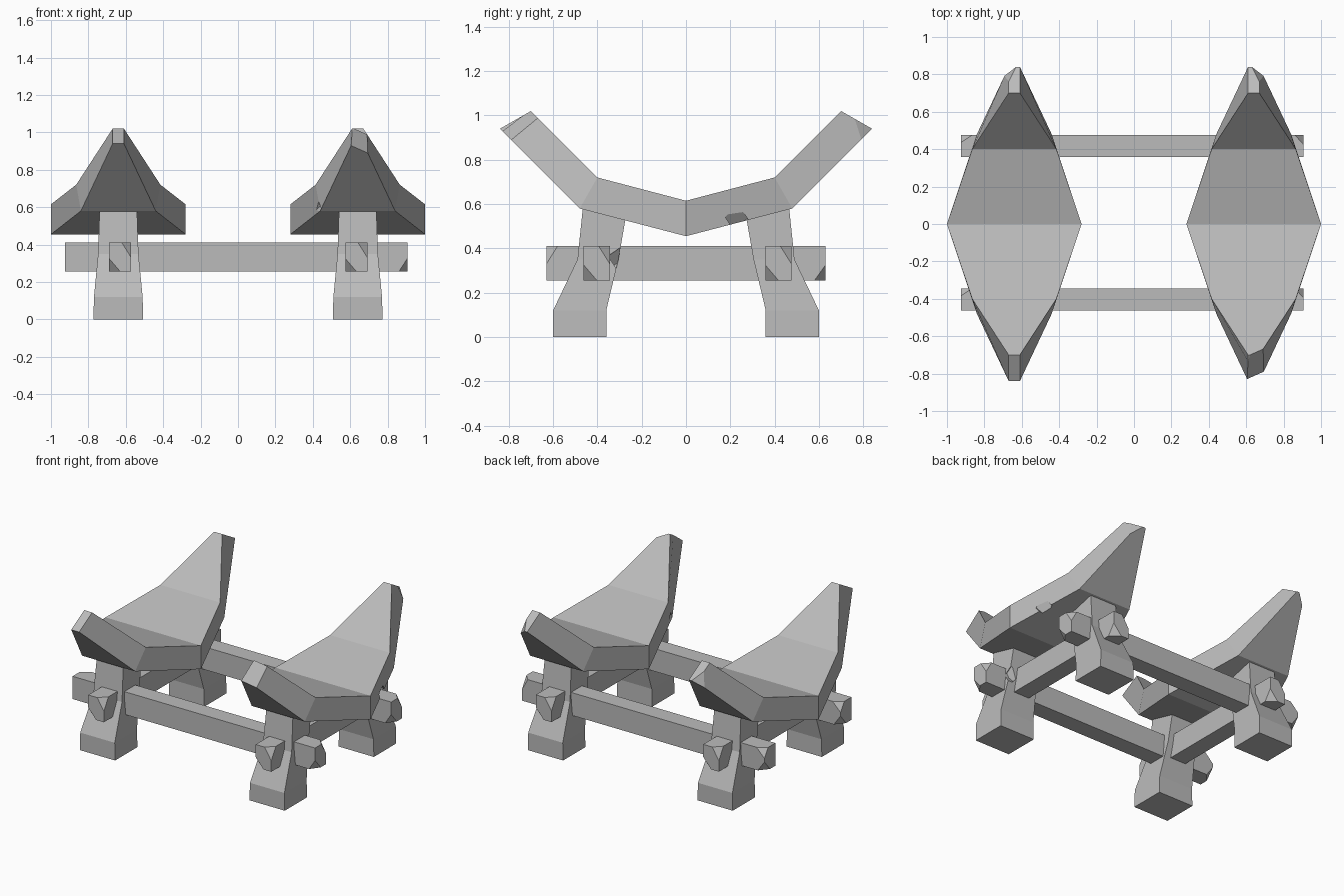
import bpy, bmesh
from mathutils import Vector, Euler, Matrix

if "Cube" in bpy.data.objects:
    bpy.data.objects.remove(bpy.data.objects["Cube"], do_unlink=True)

stone = bpy.data.materials.new("plain_grey")
stone.use_nodes = True
GREY = (0.5, 0.5, 0.5, 1)
stone.diffuse_color = GREY
stone.node_tree.nodes["Principled BSDF"].inputs["Base Color"].default_value = GREY


def loft(name, rings, chips=()):
    """Closed flat-shaded solid through four-point rings, with corners sliced off."""
    bm = bmesh.new()
    loops = [[bm.verts.new(p) for p in ring] for ring in rings]
    for a, b in zip(loops, loops[1:]):
        for i in range(4):
            j = (i + 1) % 4
            bm.faces.new((a[i], a[j], b[j], b[i]))
    bm.faces.new(loops[0])
    bm.faces.new(loops[-1])
    bmesh.ops.recalc_face_normals(bm, faces=bm.faces)
    for corner, cut in chips:
        normal = Vector([1 / c for c in cut])
        point = Vector(corner) - Vector((cut[0], 0, 0))
        bmesh.ops.bisect_plane(bm, geom=bm.verts[:] + bm.edges[:] + bm.faces[:],
                               plane_co=point, plane_no=normal, clear_outer=True)
        bmesh.ops.holes_fill(bm, edges=[e for e in bm.edges if e.is_boundary])
    bmesh.ops.recalc_face_normals(bm, faces=bm.faces)
    mesh = bpy.data.meshes.new(name)
    bm.to_mesh(mesh)
    bm.free()
    mesh.materials.append(stone)
    obj = bpy.data.objects.new(name, mesh)
    bpy.context.collection.objects.link(obj)
    return obj


def dent(obj, place, size):
    """Knock a small angular notch out of an object."""
    bm = bmesh.new()
    turn = Matrix.LocRotScale(Vector(place), Euler((0.7, 0.5, 0.4)), None)
    bmesh.ops.create_cube(bm, size=size, matrix=turn)
    mesh = bpy.data.meshes.new("notch_cutter")
    bm.to_mesh(mesh)
    bm.free()
    mesh.materials.append(stone)
    cutter = bpy.data.objects.new("notch_cutter", mesh)
    cutter.hide_render = True
    bpy.context.collection.objects.link(cutter)
    mod = obj.modifiers.new("notch", 'BOOLEAN')
    mod.operation = 'DIFFERENCE'
    mod.object = cutter
    bpy.context.view_layer.objects.active = obj
    bpy.ops.object.modifier_apply(modifier=mod.name)
    bpy.data.objects.remove(cutter, do_unlink=True)


CX = 0.64   # distance of each cradle from the middle

# Curved cradles: (top y, top z, top half width, bottom y, bottom z, bottom half width)
half = [(0.7, 1.02, 0.03, 0.84, 0.94, 0.03),
        (0.4, 0.72, 0.225, 0.48, 0.58, 0.2)]
middle = (0, 0.615, 0.36, 0, 0.455, 0.36)
stations = ([(-a, b, c, -d, e, f) for a, b, c, d, e, f in half] + [middle] + half[::-1])
cradles = {}
for side, s in (("left", 1), ("right", -1)):
    x = s * CX
    rings = [[(x - tw, ty, tz), (x + tw, ty, tz), (x + bw, by, bz), (x - bw, by, bz)]
             for ty, tz, tw, by, bz, bw in stations]
    chips = [((x + s * 0.03, 0.84, 0.94), (s * 0.04, 0.05, 0.08))]
    if s > 0:
        chips.append(((x + 0.03, -0.7, 1.02), (0.05, -0.05, 0.04)))
    cradles[side] = loft(side + "_cradle", rings, chips)
dent(cradles["left"], (0.945, 0.24, 0.52), 0.08)
dent(cradles["left"], (0.415, -0.46, 0.6), 0.05)

# Legs leaning inwards: (z, outer y, inner y, half width)
leg_levels = [(0, 0.6, 0.36, 0.133), (0.12, 0.6, 0.36, 0.13),
              (0.35, 0.49, 0.305, 0.108), (0.58, 0.466, 0.265, 0.1)]
legs = {}
for side, s in (("left", 1), ("right", -1)):
    for end, e in (("front", -1), ("back", 1)):
        x = s * CX
        rings = [[(x - w, e * o, z), (x + w, e * o, z), (x + w, e * i, z), (x - w, e * i, z)]
                 for z, o, i, w in leg_levels]
        legs[side, end] = loft(f"{side}_{end}_leg", rings)
dent(legs["left", "front"], (0.745, -0.3, 0.35), 0.07)

# Beams with two opposite corners chipped at each end
Z0, Z1 = 0.255, 0.41
for end, y in (("front", -0.403), ("back", 0.417)):
    a, b, w = -0.925, 0.905, 0.059
    rings = [[(x, y - w, Z0), (x, y + w, Z0), (x, y + w, Z1), (x, y - w, Z1)] for x in (a, b)]
    chips = [((b, y - w, Z0), (0.045, -0.06, -0.07)), ((b, y + w, Z1), (0.045, 0.05, 0.08)),
             ((a, y + w, Z0), (-0.05, 0.06, -0.07)), ((a, y + w, Z1), (-0.06, 0.04, 0.06))]
    loft(end + "_cross_beam", rings, chips)

for side, x in (("left", 0.633), ("right", -0.63)):
    a, b, w = -0.63, 0.63, 0.059
    rings = [[(x - w, y, Z0), (x + w, y, Z0), (x + w, y, Z1), (x - w, y, Z1)] for y in (a, b)]
    chips = [((x - w, a, Z0), (-0.06, -0.05, -0.07)), ((x + w, a, Z1), (0.05, -0.05, 0.08)),
             ((x + w, b, Z0), (0.06, 0.05, -0.07)), ((x - w, b, Z1), (-0.05, 0.05, 0.08))]
    loft(side + "_side_beam", rings, chips)
